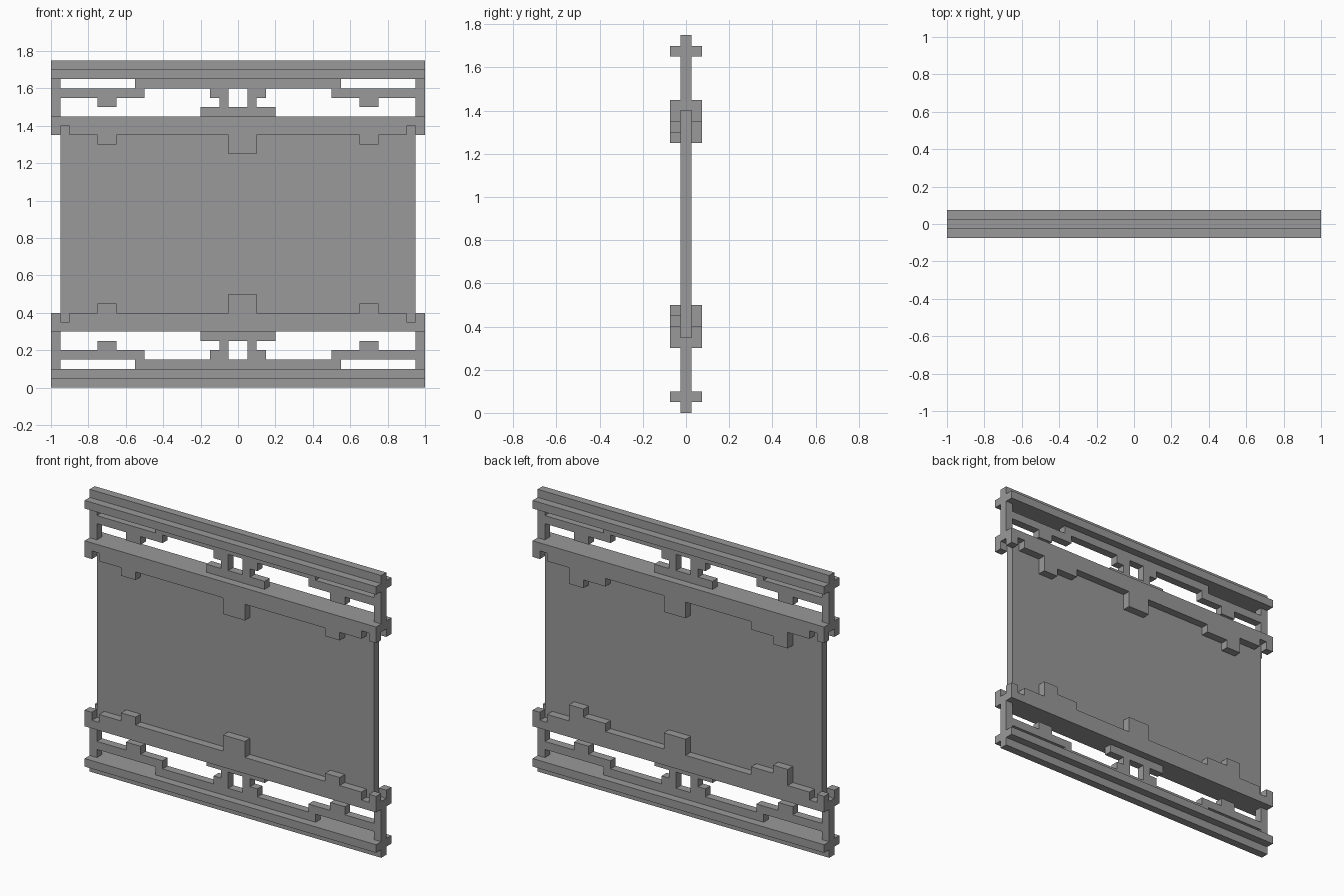
import bpy
import bmesh
import math

if "Cube" in bpy.data.objects:
    bpy.data.objects.remove(bpy.data.objects["Cube"], do_unlink=True)

UNIT = 0.05      # module of the stepped fretwork
HEIGHT = 35      # full height in modules

grey = bpy.data.materials.new("plain_grey")
grey.use_nodes = True
grey.diffuse_color = (0.32, 0.32, 0.32, 1)
grey.node_tree.nodes["Principled BSDF"].inputs["Base Color"].default_value = grey.diffuse_color


def both(x0, x1, z0, z1):
    """A rectangle and its left-right mirror image."""
    return [(x0, x1, z0, z1), (-x1, -x0, z0, z1)]


def flip(rects):
    """Turn a top section into the matching bottom section."""
    return [(x0, x1, HEIGHT - z1, HEIGHT - z0) for x0, x1, z0, z1 in rects]


def plate(name, rects, y0, y1):
    """Join rectangles into one outline and extrude it from y0 to y1."""
    cells = {(x, z) for x0, x1, z0, z1 in rects
             for x in range(x0, x1) for z in range(z0, z1)}
    bm = bmesh.new()
    for x, z in sorted(cells):
        corners = [(x, z), (x + 1, z), (x + 1, z + 1), (x, z + 1)]
        bm.faces.new([bm.verts.new((a * UNIT, y0, b * UNIT)) for a, b in corners])
    bmesh.ops.remove_doubles(bm, verts=bm.verts, dist=0.001)
    ext = bmesh.ops.extrude_face_region(bm, geom=bm.faces[:], use_keep_orig=True)
    moved = [v for v in ext["geom"] if isinstance(v, bmesh.types.BMVert)]
    bmesh.ops.translate(bm, verts=moved, vec=(0, y1 - y0, 0))
    bmesh.ops.recalc_face_normals(bm, faces=bm.faces)
    bmesh.ops.dissolve_limit(bm, angle_limit=math.radians(1),
                             verts=bm.verts, edges=bm.edges)
    mesh = bpy.data.meshes.new(name)
    bm.to_mesh(mesh)
    bm.free()
    mesh.materials.append(grey)
    bpy.context.collection.objects.link(bpy.data.objects.new(name, mesh))


# Thin fretwork: end rail, posts, stepped brackets and centre support
fretwork = [(-20, 20, 33, 35), (-11, 11, 32, 33), (-4, 4, 29, 30), (-20, 20, 28, 29)]
for r in [(19, 20, 29, 33), (10, 20, 31, 32), (13, 15, 30, 31),
          (1, 3, 31, 32), (1, 2, 30, 31)]:
    fretwork += both(*r)

# Raised strip on the end rail
strip = [(-20, 20, 33, 34)]

# Raised bands with stepped pendants
band = [(-20, 20, 28, 29), (-18, 18, 27, 28), (-1, 2, 25, 27)] + both(19, 20, 27, 28)
front_band = band + both(13, 15, 26, 27)
back_band = band + both(10, 15, 26, 27) + both(13, 15, 25, 26)

CORE, OUTER = 0.025, 0.075

# Main panel
plate("panel", [(-19, 19, 7, 28)], -CORE, CORE)

# Top and bottom sections
for end, place in (("top", lambda r: r), ("bottom", flip)):
    plate(end + "_fretwork", place(fretwork), -CORE, CORE)
    plate(end + "_front_strip", place(strip), -OUTER, -CORE)
    plate(end + "_back_strip", place(strip), CORE, OUTER)
    plate(end + "_front_band", place(front_band), -OUTER, -CORE)
    plate(end + "_back_band", place(back_band), CORE, OUTER)
